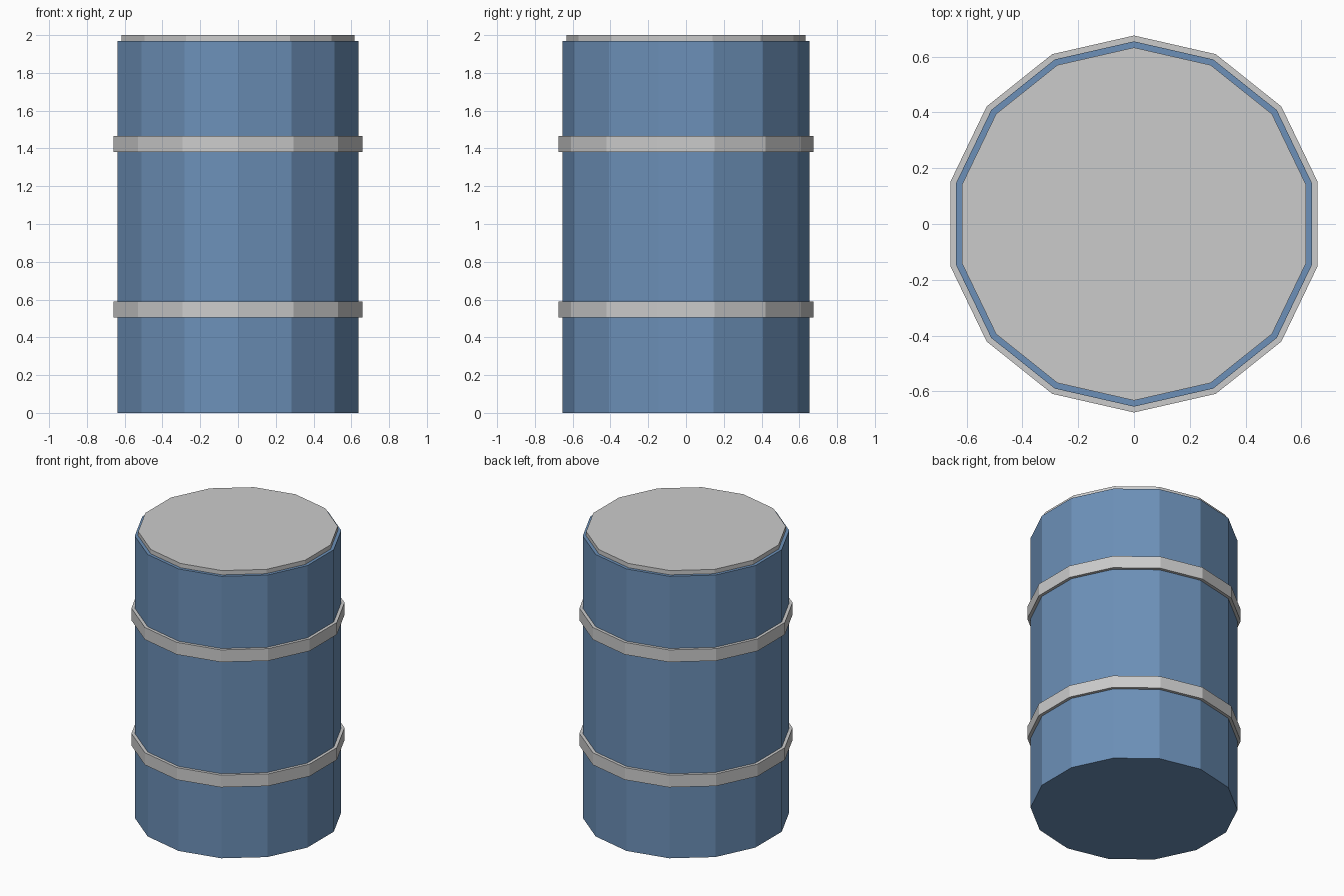
import bpy

if "Cube" in bpy.data.objects:
    bpy.data.objects.remove(bpy.data.objects["Cube"])

SIDES = 14

blue = bpy.data.materials.new("blue_paint")
blue.diffuse_color = (0.15, 0.28, 0.48, 1.0)
blue.use_nodes = True
blue.node_tree.nodes["Principled BSDF"].inputs["Base Color"].default_value = blue.diffuse_color


def disc(name, radius, z0, z1, mat=None):
    """Flat-faced 14-sided cylinder between two heights."""
    bpy.ops.mesh.primitive_cylinder_add(
        vertices=SIDES, radius=radius, depth=z1 - z0,
        location=(0, 0, (z0 + z1) / 2))
    obj = bpy.context.object
    obj.name = name
    if mat:
        obj.data.materials.append(mat)
    return obj


# Barrel body
disc("barrel_body", 0.655, 0.0, 1.97, blue)

# Lid, slightly narrower and set into the top
disc("lid", 0.633, 1.94, 2.0)

# Two raised hoops
for name, z in (("lower_hoop", 0.548), ("upper_hoop", 1.423)):
    disc(name, 0.676, z - 0.0425, z + 0.0425)
